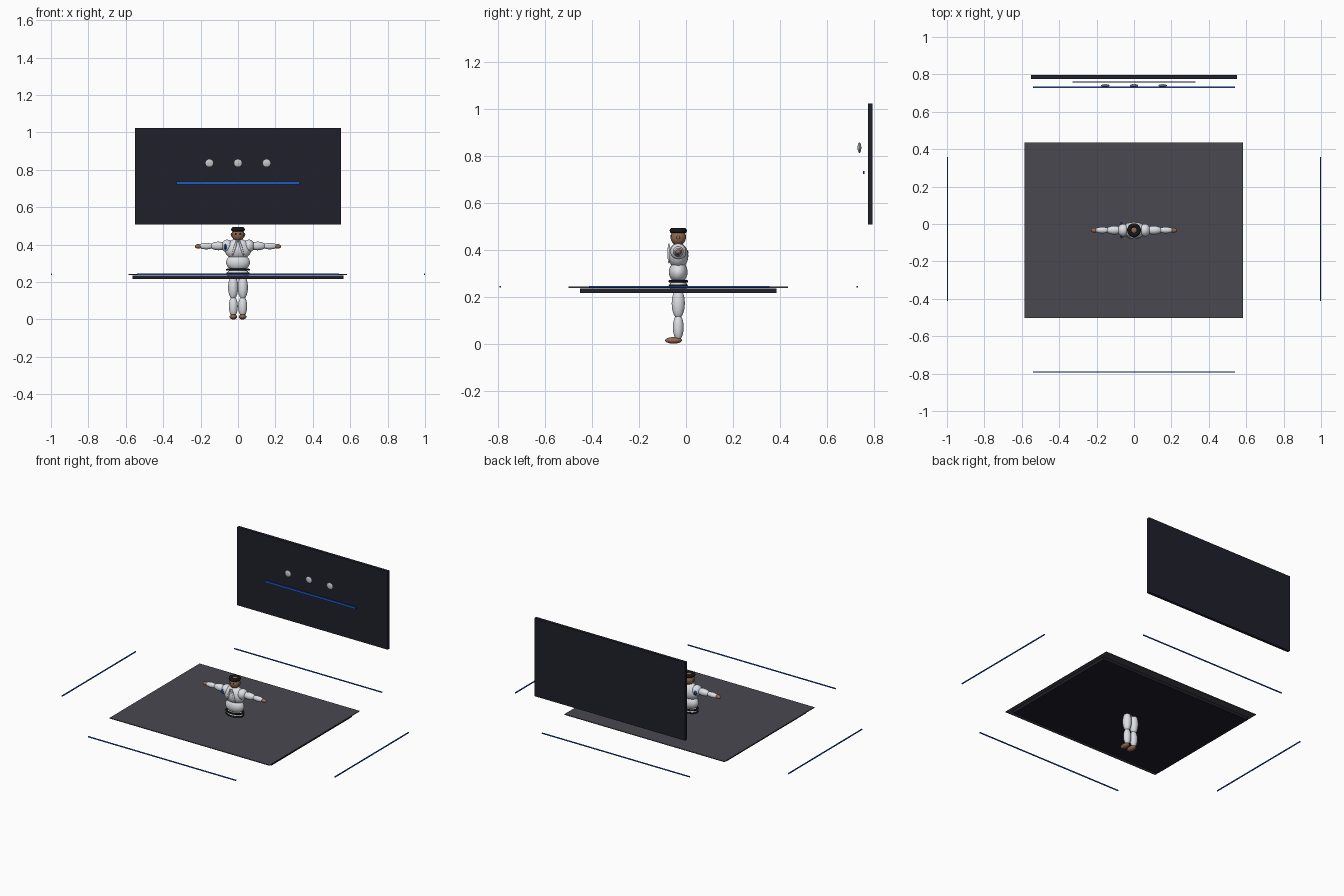
import bpy
from math import radians

cube = bpy.data.objects.get("Cube")
if cube:
    bpy.data.objects.remove(cube, do_unlink=True)


def material(name, *rgb):
    m = bpy.data.materials.new(name)
    m.use_nodes = True
    m.diffuse_color = (*rgb, 1)
    bsdf = next(n for n in m.node_tree.nodes if n.type == "BSDF_PRINCIPLED")
    bsdf.inputs["Base Color"].default_value = (*rgb, 1)
    return m


NAVY = material("dark navy", 0.014, 0.014, 0.024)
GREY = material("mat grey", 0.065, 0.065, 0.08)
BLUE = material("blue", 0.015, 0.1, 0.55)
WHITE = material("cloth white", 0.72, 0.74, 0.78)
SILVER = material("silver", 0.55, 0.56, 0.58)
SKIN = material("skin brown", 0.3, 0.15, 0.085)
BLACK = material("black", 0.008, 0.008, 0.01)

BODY_Y = -0.033


def finish(name, mat, smooth):
    ob = bpy.context.object
    ob.name = name
    ob.data.materials.append(mat)
    if smooth:
        bpy.ops.object.shade_smooth()
    return ob


def box(name, center, size, mat):
    bpy.ops.mesh.primitive_cube_add(size=1, location=center)
    bpy.context.object.scale = size
    return finish(name, mat, False)


def ball(name, center, radii, mat, rot=(0, 0, 0)):
    bpy.ops.mesh.primitive_uv_sphere_add(segments=24, ring_count=14, radius=1,
                                         location=center, rotation=rot)
    bpy.context.object.scale = radii
    return finish(name, mat, True)


def ring(name, center, major, minor, scale, mat):
    bpy.ops.mesh.primitive_torus_add(major_segments=32, minor_segments=10, location=center,
                                     major_radius=major, minor_radius=minor)
    bpy.context.object.scale = scale
    return finish(name, mat, True)


# Raised mat
box("mat_top", (-0.002, -0.033, 0.241), (1.168, 0.938, 0.005), GREY)
box("mat_base", (0, -0.033, 0.226), (1.126, 0.84, 0.018), NAVY)

# Boundary lines around the mat
for name, y in (("front_line", -0.792), ("back_line", 0.731)):
    box(name, (0, y, 0.242), (1.08, 0.006, 0.006), BLUE)
for name, x in (("left_line", 0.997), ("right_line", -0.997)):
    box(name, (x, -0.028, 0.242), (0.006, 0.77, 0.006), BLUE)

# Back wall with stripe and discs
box("wall_panel", (0, 0.786, 0.766), (1.1, 0.019, 0.516), NAVY)
box("wall_stripe", (0, 0.759, 0.73), (0.66, 0.007, 0.014), BLUE)
for i in (-1, 0, 1):
    ball("wall_disc", (i * 0.153, 0.74, 0.836), (0.023, 0.008, 0.022), SILVER)

# Torso
ball("pelvis", (0, BODY_Y, 0.245), (0.058, 0.038, 0.03), WHITE)
ring("jacket_hem", (0, BODY_Y, 0.247), 0.055, 0.007, (1, 0.66, 0.8), BLACK)
ring("belt", (0, BODY_Y, 0.266), 0.057, 0.007, (1, 0.66, 0.8), BLACK)
ball("waist", (0, BODY_Y, 0.305), (0.064, 0.04, 0.046), WHITE)
ball("chest", (0, BODY_Y, 0.375), (0.072, 0.043, 0.056), WHITE)
ball("shoulder_badge", (-0.067, BODY_Y, 0.389), (0.01, 0.044, 0.02), BLUE)

# Head
ball("neck", (0, BODY_Y, 0.425), (0.02, 0.02, 0.022), SKIN)
ball("head", (0, BODY_Y, 0.455), (0.034, 0.033, 0.037), SKIN)
ring("hair", (0, BODY_Y, 0.482), 0.025, 0.012, (1, 1, 1), BLACK)

# Paired parts
for s, side in ((1, "left"), (-1, "right")):
    ball(side + "_lapel", (s * 0.017, BODY_Y - 0.04, 0.385), (0.006, 0.006, 0.045),
         WHITE, (0, radians(-s * 17), 0))
    ball(side + "_ear", (s * 0.034, BODY_Y, 0.453), (0.005, 0.007, 0.009), SKIN)
    ball(side + "_eye", (s * 0.012, BODY_Y - 0.03, 0.458), (0.004, 0.004, 0.004), BLACK)
    ball(side + "_shoulder", (s * 0.058, BODY_Y, 0.393), (0.03, 0.034, 0.034), WHITE)
    ball(side + "_upper_arm", (s * 0.105, BODY_Y, 0.393), (0.045, 0.023, 0.023), WHITE)
    ball(side + "_forearm", (s * 0.17, BODY_Y, 0.392), (0.042, 0.017, 0.017), WHITE)
    ball(side + "_hand", (s * 0.212, BODY_Y, 0.391), (0.019, 0.013, 0.012), SKIN)
    ball(side + "_thigh", (s * 0.026, BODY_Y, 0.172), (0.027, 0.028, 0.065), WHITE)
    ball(side + "_shin", (s * 0.025, BODY_Y, 0.07), (0.024, 0.023, 0.055), WHITE)
    ball(side + "_foot", (s * 0.025, BODY_Y - 0.02, 0.014), (0.02, 0.036, 0.014), SKIN)
